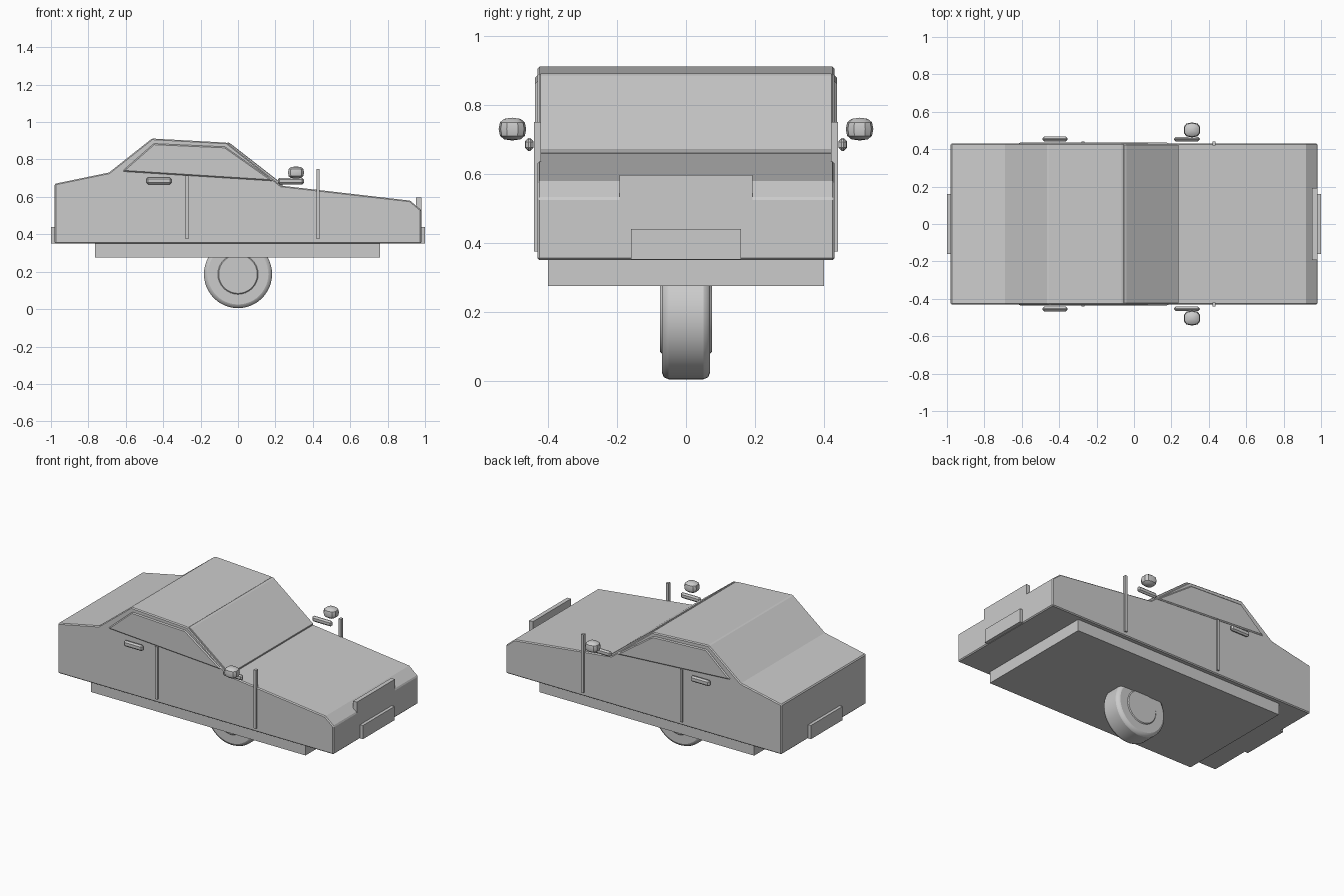
import bpy, bmesh
from math import radians

if "Cube" in bpy.data.objects:
    bpy.data.objects.remove(bpy.data.objects["Cube"])


def finish(name, bm, bevel=0.0, segments=1, smooth=False):
    bmesh.ops.recalc_face_normals(bm, faces=bm.faces)
    mesh = bpy.data.meshes.new(name)
    bm.to_mesh(mesh)
    bm.free()
    ob = bpy.data.objects.new(name, mesh)
    bpy.context.collection.objects.link(ob)
    if bevel:
        m = ob.modifiers.new("Bevel", 'BEVEL')
        m.width, m.segments = bevel, segments
        m.limit_method, m.angle_limit = 'ANGLE', radians(35)
    if smooth:
        bpy.ops.object.select_all(action='DESELECT')
        ob.select_set(True)
        bpy.context.view_layer.objects.active = ob
        bpy.ops.object.shade_smooth_by_angle(angle=radians(35))
    return ob


def prism(name, profile, y0, y1, **kw):
    """Extrude an XZ outline from y0 to y1."""
    bm = bmesh.new()
    face = bm.faces.new([bm.verts.new((x, y0, z)) for x, z in profile])
    new = bmesh.ops.extrude_face_region(bm, geom=[face])["geom"]
    verts = [v for v in new if isinstance(v, bmesh.types.BMVert)]
    bmesh.ops.translate(bm, verts=verts, vec=(0, y1 - y0, 0))
    return finish(name, bm, **kw)


def box(name, x, y, z, **kw):
    y0, y1 = sorted(y)
    return prism(name, [(x[0], z[0]), (x[1], z[0]), (x[1], z[1]), (x[0], z[1])], y0, y1, **kw)


def disc(name, x, z, r, y0, y1, sides=48, **kw):
    """Cylinder lying along Y."""
    bm = bmesh.new()
    bmesh.ops.create_cone(bm, cap_ends=True, segments=sides, radius1=r, radius2=r, depth=y1 - y0)
    for v in bm.verts:
        v.co = (x + v.co.x, (y0 + y1) / 2 + v.co.z, z + v.co.y)
    return finish(name, bm, **kw)


# body shell
body = prism("body", [(-0.98, 0.35), (-0.98, 0.67), (-0.69, 0.73), (-0.46, 0.912), (-0.06, 0.89),
                      (0.23, 0.66), (0.92, 0.58), (0.98, 0.53), (0.98, 0.35)], -0.43, 0.43, bevel=0.006)

# wheel arches cut into both sides
for side, s in (("left", 1), ("right", -1)):
    for end, x in (("rear", -0.63), ("front", 0.63)):
        y0, y1 = sorted((s * 0.287, s * 0.6))
        cutter = disc(f"{end}_{side}_arch_cutter", x, 0.398, 0.252, y0, y1)
        cutter.hide_render = True
        cutter.hide_set(True)
        m = body.modifiers.new("Arch", 'BOOLEAN')
        m.operation, m.solver, m.object = 'DIFFERENCE', 'EXACT', cutter

# floor pan, wheel and hub
box("floor_pan", (-0.765, 0.76), (-0.40, 0.40), (0.275, 0.352))
disc("tyre", 0, 0.187, 0.182, -0.07, 0.07, bevel=0.02, segments=2, smooth=True)
disc("wheel_hub", 0, 0.187, 0.108, -0.075, 0.075, sides=32, bevel=0.005, smooth=True)

# windscreen panel lying on the slope
prism("windscreen", [(-0.055, 0.892), (-0.04, 0.885), (0.24, 0.667), (0.235, 0.652), (-0.06, 0.87)],
      -0.425, 0.425, bevel=0.003)

# grille and number plates
box("grille", (0.953, 0.98), (-0.193, 0.193), (0.52, 0.597))
box("front_plate", (0.96, 1.0), (-0.16, 0.16), (0.352, 0.44))
box("rear_plate", (-1.0, -0.96), (-0.16, 0.16), (0.352, 0.44))

# side fittings, mirrored
for side, s in (("left", 1), ("right", -1)):
    y0, y1 = sorted((s * 0.40, s * 0.437))
    prism(f"{side}_side_window", [(-0.62, 0.736), (-0.45, 0.885), (-0.07, 0.868), (0.19, 0.685)],
          y0, y1, bevel=0.006)
    box(f"{side}_rear_door_strip", (-0.281, -0.265), (s * 0.42, s * 0.441), (0.375, 0.713))
    box(f"{side}_front_door_strip", (0.42, 0.437), (s * 0.42, s * 0.441), (0.375, 0.75))
    box(f"{side}_door_handle", (-0.49, -0.355), (s * 0.442, s * 0.467), (0.667, 0.704), bevel=0.009)
    box(f"{side}_mirror_arm", (0.213, 0.352), (s * 0.442, s * 0.465), (0.667, 0.702), bevel=0.009)
    bm = bmesh.new()
    bmesh.ops.create_uvsphere(bm, u_segments=10, v_segments=6, radius=1)
    # rounded-box mirror housing
    for v in bm.verts:
        a = [(abs(c) ** 0.75) * (1 if c > 0 else -1) for c in v.co]
        v.co = (0.31 + 0.045 * min(1, max(-1, a[0])),
                s * 0.503 + 0.04 * min(1, max(-1, a[1])),
                0.73 + 0.033 * min(1, max(-1, a[2])))
    finish(f"{side}_mirror", bm, smooth=True)
